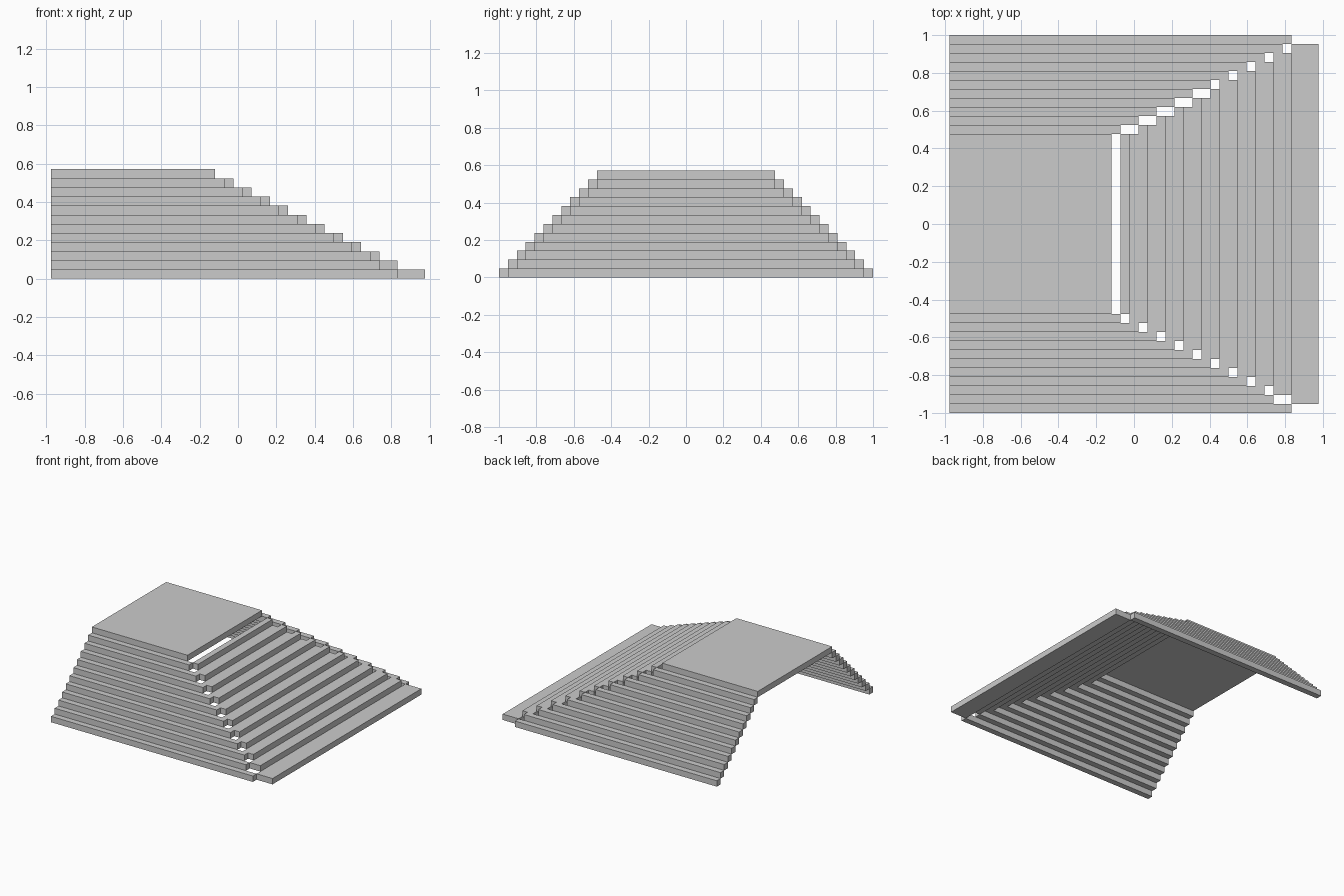
import bpy
import bmesh

if "Cube" in bpy.data.objects:
    bpy.data.objects.remove(bpy.data.objects["Cube"])

U = 1 / 21          # one block unit; the whole model sits on this grid
STEPS = 11
BACK = -20.5        # flat rear edge


def slab(name, outline, level):
    """Extrude a flat outline (grid units) one block high at a given level."""
    bm = bmesh.new()
    face = bm.faces.new([bm.verts.new((x * U, y * U, level * U)) for x, y in outline])
    new = bmesh.ops.extrude_face_region(bm, geom=[face])["geom"]
    bmesh.ops.translate(bm, vec=(0, 0, U),
                        verts=[v for v in new if isinstance(v, bmesh.types.BMVert)])
    bmesh.ops.recalc_face_normals(bm, faces=bm.faces)
    mesh = bpy.data.meshes.new(name)
    bm.to_mesh(mesh)
    bm.free()
    obj = bpy.data.objects.new(name, mesh)
    bpy.context.collection.objects.link(obj)
    return obj


def rect(x0, x1, y0, y1):
    return [(x0, y0), (x1, y0), (x1, y1), (x0, y1)]


def nose(i):
    """Front edge of tread i."""
    return 20.5 if i == 0 else 19.5 - 2 * i


for i in range(STEPS):
    # side courses, stepping inward as they rise
    for side, label in ((-1, "front"), (1, "rear")):
        end = 18.5 - 2 * i
        if i == 0 or (i == 1 and side < 0):
            end -= 1
        y = sorted((side * (21 - i), side * (20 - i)))
        slab(f"{label}_side_course_{i}", rect(BACK, end, *y), i)

    # stair treads, with a notched rear corner on the upper flight
    start = nose(i + 1) if i < STEPS - 1 else nose(i) - 1
    half = 20 - i
    outline = rect(start, nose(i), -half, half)
    if 5 <= i <= 9:
        outline[3:] = [(start + 1, half), (start + 1, half - 1), (start, half - 1)]
    slab(f"stair_tread_{i}", outline, i)

# top platform
slab("top_platform", rect(BACK, -2.5, -10, 10), STEPS)
